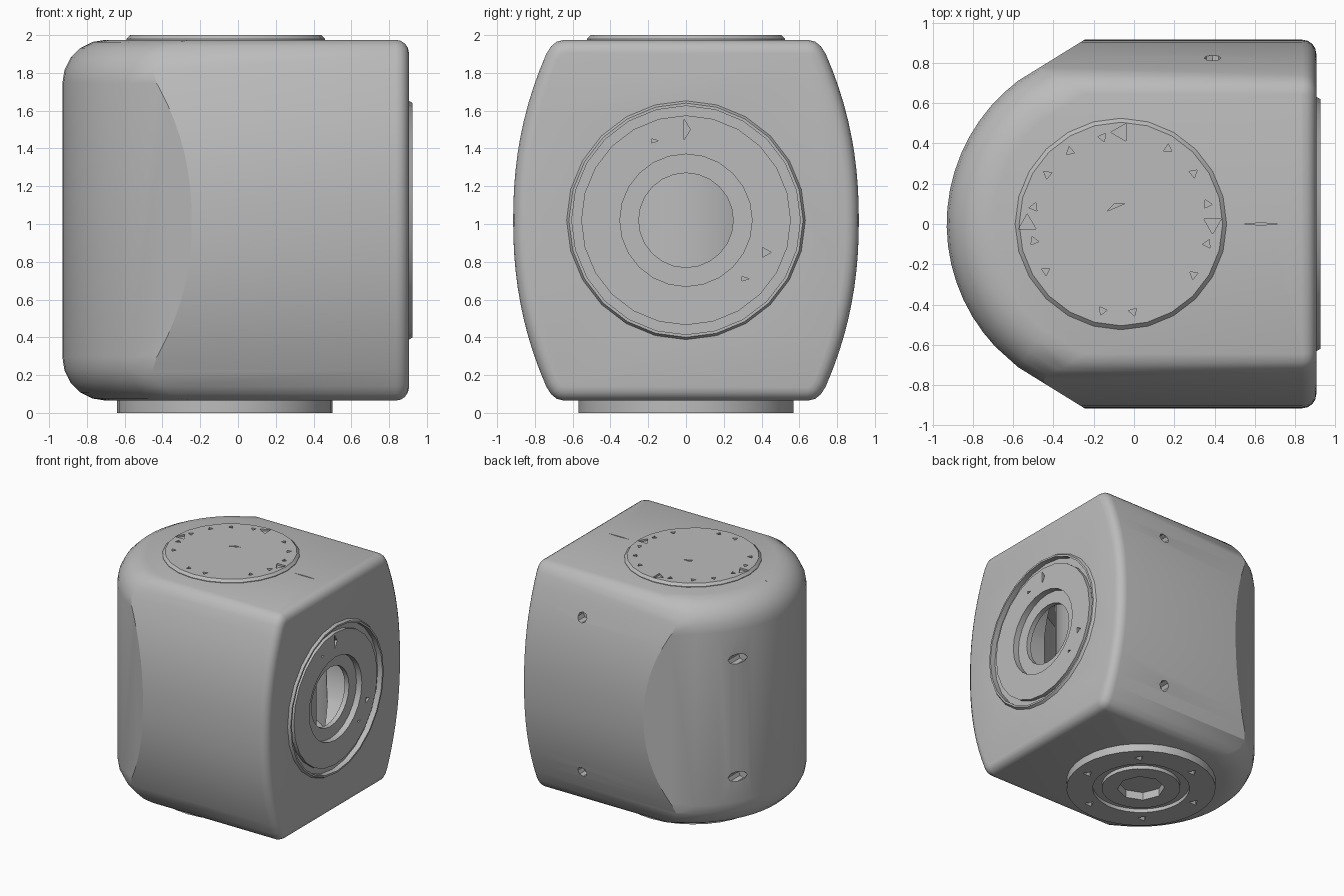
import bpy, bmesh
from math import pi, cos, sin, radians
from mathutils import Matrix

if "Cube" in bpy.data.objects:
    bpy.data.objects.remove(bpy.data.objects["Cube"], do_unlink=True)

grey = bpy.data.materials.new("plain grey")
grey.use_nodes = True
grey.diffuse_color = (0.5, 0.5, 0.5, 1)
grey.node_tree.nodes["Principled BSDF"].inputs["Base Color"].default_value = (0.5, 0.5, 0.5, 1)

MID = 1.02      # height of the body centre
AXIS_X = -0.07  # shared axis of dial, base and post
TO_X = Matrix.Rotation(pi / 2, 4, 'Y')
TO_Y = Matrix.Rotation(pi / 2, 4, 'X')


def finish(bm, name):
    bmesh.ops.recalc_face_normals(bm, faces=bm.faces)
    mesh = bpy.data.meshes.new(name)
    bm.to_mesh(mesh)
    bm.free()
    mesh.materials.append(grey)
    ob = bpy.data.objects.new(name, mesh)
    bpy.context.collection.objects.link(ob)
    return ob


def prism(points, depth):
    """Extrude a closed outline of 3D points along a vector."""
    bm = bmesh.new()
    face = bm.faces.new([bm.verts.new(p) for p in points])
    new = bmesh.ops.extrude_face_region(bm, geom=[face], use_keep_orig=True)["geom"]
    bmesh.ops.translate(bm, vec=depth, verts=[g for g in new if isinstance(g, bmesh.types.BMVert)])
    return bm


def lathe(name, profile, centre, turn=Matrix(), sides=24, closed=False):
    """Spin (radius, height) points round the local z axis."""
    bm = bmesh.new()
    vs = [bm.verts.new((r, 0, h)) for r, h in profile]
    pairs = list(zip(vs, vs[1:])) + ([(vs[-1], vs[0])] if closed else [])
    edges = [bm.edges.new(p) for p in pairs]
    bmesh.ops.spin(bm, geom=vs + edges, cent=(0, 0, 0), axis=(0, 0, 1),
                   angle=2 * pi, steps=sides)
    bmesh.ops.remove_doubles(bm, verts=bm.verts, dist=0.0005)
    bm.transform(Matrix.Translation(centre) @ turn)
    return finish(bm, name)


def add_rod(bm, centre, radius, length, turn=Matrix(), sides=24, scale=(1, 1, 1)):
    bmesh.ops.create_cone(bm, cap_ends=True, segments=sides, radius1=radius,
                          radius2=radius, depth=length,
                          matrix=Matrix.Translation(centre) @ turn @ Matrix.Diagonal((*scale, 1)))


def boolean(ob, cutter, operation='DIFFERENCE'):
    mod = ob.modifiers.new("cut", 'BOOLEAN')
    mod.operation, mod.solver, mod.object = operation, 'EXACT', cutter
    bpy.context.view_layer.objects.active = ob
    bpy.ops.object.modifier_apply(modifier=mod.name)
    bpy.data.objects.remove(cutter, do_unlink=True)


def cut_rods(ob, rods):
    bm = bmesh.new()
    for rod in rods:
        add_rod(bm, **rod)
    boolean(ob, finish(bm, "cutter"))


# Body: barrel-sided block with a softened end
upper = [(0.915 - 0.175 * (d / 0.88) ** 2.2, d) for d in [0.88 * i / 10 for i in range(11)]]
upper += [(0.715, 0.92), (0.685, 0.945), (0.645, 0.955)]
quarter = [(y, MID + d) for y, d in upper]
right = [(y, 2 * MID - z) for y, z in reversed(quarter[1:])] + quarter
outline = right + [(-y, z) for y, z in reversed(right)]
bm = prism([(-1.3, y, z) for y, z in outline], (2.205, 0, 0))
rim = [e for e in bm.edges if all(v.co.x > 0.8 for v in e.verts)]
bmesh.ops.bevel(bm, geom=rim, offset=0.07, segments=4, profile=0.5,
                affect='EDGES', clamp_overlap=False)
body = finish(bm, "body")

# Rounded nose, seen from above as an arc with two straight shoulders
arc = [(-0.04 + 0.89 * cos(radians(a)), 0.89 * sin(radians(a))) for a in range(127, 234, 6)]
arc[-1] = (arc[0][0], -arc[0][1])
plan = [(1.2, 1.19), (0.2, 1.19)] + arc + [(0.2, -1.19), (1.2, -1.19)]
bm = prism([(x, y, 0.065) for x, y in plan], (0, 0, 1.91))
rim = [e for e in bm.edges if all(v.co.x < 0.3 for v in e.verts)
       and abs(e.verts[0].co.z - e.verts[1].co.z) < 0.01]
bmesh.ops.bevel(bm, geom=rim, offset=0.23, segments=5, profile=0.5,
                affect='EDGES', clamp_overlap=False)
boolean(body, finish(bm, "nose"), 'INTERSECT')

# Inner chamber, side bore and screw holes
cut_rods(body, [dict(centre=(AXIS_X, 0, MID), radius=0.74, length=1.2, sides=32)])
cut_rods(body, [dict(centre=(0.7, 0, MID), radius=0.5, length=0.5, turn=TO_X)])
cut_rods(body, [dict(centre=(0.95, 0, MID), radius=0.62, length=0.24, turn=TO_X)])
cut_rods(body, [dict(centre=(x, y, z), radius=0.042, length=0.2, turn=TO_Y, sides=8)
                for x, y, z in [(0.39, 0.85, 0.37), (0.39, 0.85, 1.67),
                                (-0.8, 0.48, 0.51), (-0.8, 0.48, 1.5)]])
# Index slits on the top
cut_rods(body, [dict(centre=(x, 0, 1.975), radius=0.1, length=0.02, sides=4, scale=(s, 0.05, 1))
                for x, s in [(0.63, 1.05), (-0.78, 0.4)]])

# Vertical post inside the chamber
post = lathe("inner_post", [(0, 0.38), (0.66, 0.38), (0.66, 1.66), (0, 1.66)], (AXIS_X, 0, 0))

# Top dial with engraved marks
dial = lathe("top_dial", [(0, 1.92), (0.525, 1.92), (0.525, 1.98), (0.505, 2.0), (0, 2.0)],
             (-0.065, 0, 0))
marks = [dict(centre=(-0.09, 0.09, 2.0), radius=0.055, length=0.03, sides=3,
              turn=Matrix.Rotation(0.4, 4, 'Z'), scale=(1, 0.25, 1))]
for deg in (13, 35, 58, 102, 125, 146, 169, -169, -148, -102, -82, -35, -13):
    a = radians(deg)
    marks.append(dict(centre=(-0.065 + 0.44 * cos(a), 0.44 * sin(a), 2.0), radius=0.024,
                      length=0.04, sides=3, turn=Matrix.Rotation(a * 2, 4, 'Z')))
cut_rods(dial, marks)
cut_rods(dial, [dict(centre=(x, y, 2.0), radius=0.05, length=0.03, sides=3,
                     turn=Matrix.Rotation(a, 4, 'Z'))
                for x, y, a in [(0.39, 0, pi), (-0.53, 0, 0), (-0.065, 0.455, pi / 2)]])

# Bottom base with ring groove, socket and six holes
base = lathe("bottom_base", [(0, 0), (0.3, 0), (0.3, 0.03), (0.37, 0.03), (0.37, 0),
                             (0.57, 0), (0.57, 0.2), (0, 0.2)], (AXIS_X, 0, 0), sides=32)
holes = [dict(centre=(AXIS_X, 0, 0), radius=0.18, length=0.3, sides=8)]
for i in range(6):
    a = pi / 3 * i - 0.2
    holes.append(dict(centre=(AXIS_X + 0.46 * cos(a), 0.46 * sin(a), 0), radius=0.04,
                      length=0.12, sides=3))
cut_rods(base, holes)

# Side bezel: raised rim, groove, flat ring and stepped opening
bezel = lathe("side_bezel", [(0.25, 0.82), (0.25, 0.86), (0.35, 0.86), (0.35, 0.91),
                             (0.555, 0.91), (0.555, 0.88), (0.605, 0.88), (0.605, 0.925),
                             (0.62, 0.925), (0.635, 0.9), (0.635, 0.82)],
              (0, 0, MID), TO_X, closed=True)
cut_rods(bezel, [dict(centre=(0.91, y, z), radius=r, length=0.04, turn=TO_X, sides=3,
                      scale=s)
                 for y, z, r, s in [(0, 1.5, 0.065, (1, 0.35, 1)), (0.42, 0.85, 0.03, (1, 1, 1)),
                                    (-0.17, 1.44, 0.025, (0.5, 1, 1)),
                                    (0.31, 0.71, 0.025, (0.5, 1, 1))]])

# Smooth shading with sharp edges kept
bpy.ops.object.select_all(action='DESELECT')
for ob in (body, post, dial, base, bezel):
    ob.select_set(True)
bpy.context.view_layer.objects.active = body
bpy.ops.object.shade_smooth_by_angle(angle=radians(30))
